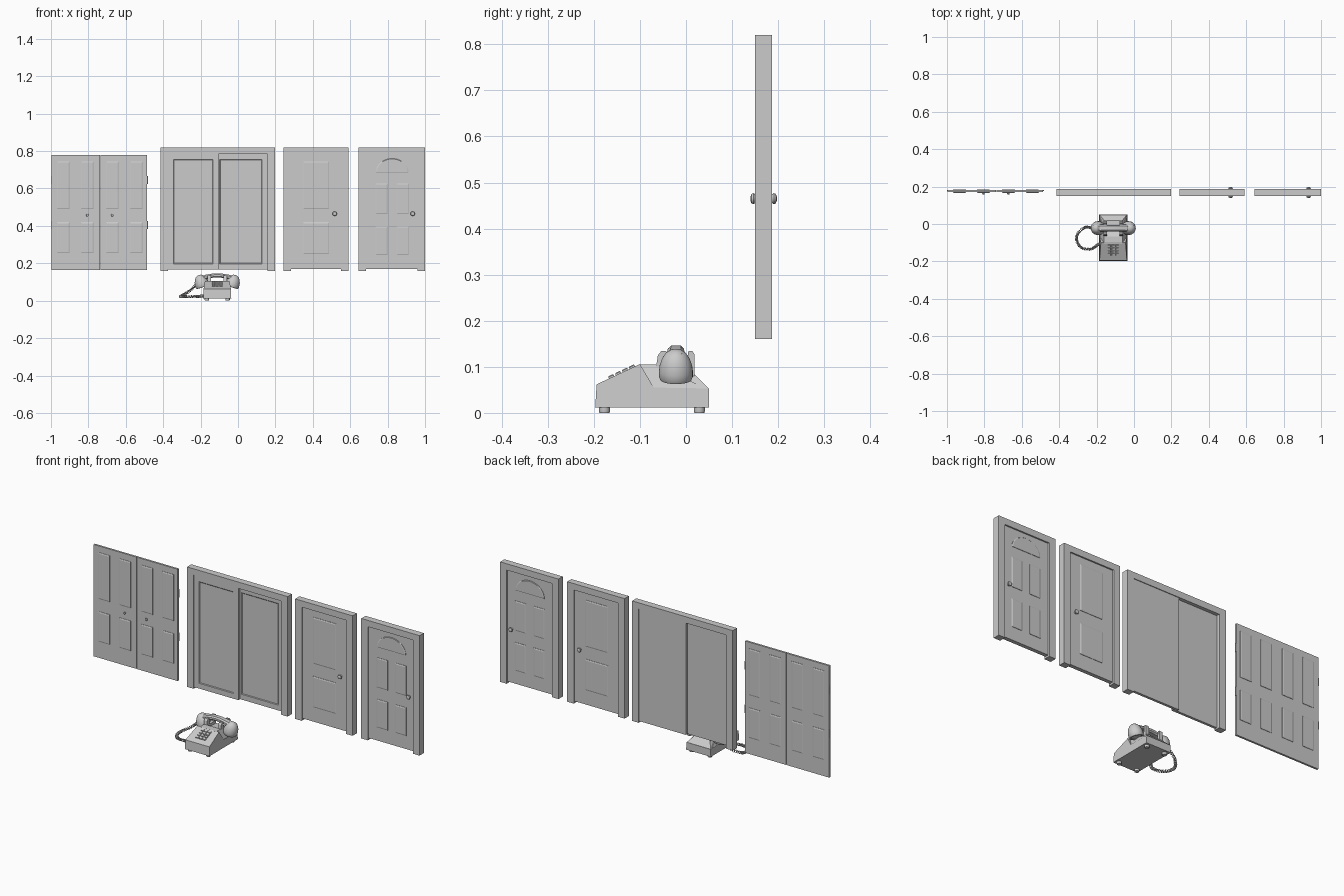
import bpy, bmesh
from math import sin, cos, pi, radians
from mathutils import Vector, Matrix

if "Cube" in bpy.data.objects:
    bpy.data.objects.remove(bpy.data.objects["Cube"])


def finish(name, bm, smooth=None):
    bmesh.ops.recalc_face_normals(bm, faces=bm.faces)
    me = bpy.data.meshes.new(name)
    bm.to_mesh(me)
    bm.free()
    ob = bpy.data.objects.new(name, me)
    bpy.context.collection.objects.link(ob)
    if smooth:
        bpy.ops.object.select_all(action='DESELECT')
        ob.select_set(True)
        bpy.context.view_layer.objects.active = ob
        bpy.ops.object.shade_smooth_by_angle(angle=radians(smooth))
    return ob


def loft(name, rings, smooth=None, mat=Matrix()):
    """Skin closed rings of points and cap both ends."""
    bm = bmesh.new()
    vs = [[bm.verts.new(mat @ Vector(p)) for p in r] for r in rings]
    n = len(vs[0])
    for a, b in zip(vs, vs[1:]):
        for i in range(n):
            bm.faces.new((a[i], a[(i + 1) % n], b[(i + 1) % n], b[i]))
    bm.faces.new(vs[0])
    bm.faces.new(vs[-1])
    return finish(name, bm, smooth)


def box_bm(x0, x1, y0, y1, z0, z1):
    bm = bmesh.new()
    bmesh.ops.create_cube(bm, size=1)
    for v in bm.verts:
        v.co = Vector(((x0 + x1) / 2 + v.co.x * (x1 - x0), (y0 + y1) / 2 + v.co.y * (y1 - y0),
                       (z0 + z1) / 2 + v.co.z * (z1 - z0)))
    return bm


def box(name, *d):
    return finish(name, box_bm(*d))


def lathe(name, prof, mat, n=24, smooth=40):
    return loft(name, [[(r * cos(2 * pi * i / n), r * sin(2 * pi * i / n), z) for i in range(n)]
                       for r, z in prof], smooth, mat)


def rect(x0, x1, z0, z1, y, d=0):
    return [(x0 + d, y, z0 + d), (x1 - d, y, z0 + d), (x1 - d, y, z1 - d), (x0 + d, y, z1 - d)]


def raised_panels(name, x0, x1, z0, z1, front, back, h=0.004):
    for side, y, s in (("front", front, -1), ("back", back, 1)):
        loft(f"{name}_{side}", [rect(x0, x1, z0, z1, y - s * .001), rect(x0, x1, z0, z1, y + s * h * .5),
                                rect(x0, x1, z0, z1, y + s * h, .006)])


def knob(name, x, y, z, s, r=.012, length=.018):
    prof = [(r * .5, -.002), (r * .45, length * .35), (r * .8, length * .45), (r, length * .65),
            (r * .85, length * .88), (r * .4, length)]
    lathe(name, prof, Matrix.Translation((x, y, z)) @ Matrix.Rotation(pi / 2 * -s, 4, 'X'), 16)


def frame(name, x0, x1, w=.04):
    out = [(x0, .16), (x0, .82), (x1, .82), (x1, .16),
           (x1 - w, .16), (x1 - w, .785), (x0 + w, .785), (x0 + w, .16)]
    loft(name, [[(x, y, z) for x, z in out] for y in (.15, .187)])


# Double closet door
for i, (x0, x1) in enumerate(((-.998, -.737), (-.735, -.487))):
    box(f"closet_leaf_{i}", x0, x1, .170, .181, .165, .78)
for i, x in enumerate((-.968, -.84, -.706, -.578)):
    raised_panels(f"closet_upper_panel_{i}", x, x + .069, .49, .745, .170, .181)
    raised_panels(f"closet_lower_panel_{i}", x, x + .069, .255, .42, .170, .181)
for i, x in enumerate((-.805, -.672)):
    knob(f"closet_knob_{i}", x, .170, .457, -1, .007, .012)
for i, x in enumerate((-.997, -.485)):
    for j, z in enumerate((.645, .405)):
        lathe(f"closet_hinge_{i}_{j}", [(.0035, -.022), (.0035, .022)], Matrix.Translation((x, .179, z)), 10)

# Sliding door pair with recessed fields
frame("sliding_frame", -.415, .197)
for name, x0, x1, y0, y1 in (("left", -.375, -.105, .154, .168), ("right", -.127, .157, .169, .183)):
    bm = box_bm(x0, x1, y0, y1, .168, .785)
    bm.normal_update()
    f = [f for f in bm.faces if f.normal.y < -.9]
    bmesh.ops.inset_region(bm, faces=f, thickness=.041)
    bmesh.ops.inset_region(bm, faces=f, thickness=.005, depth=-.003)
    finish(f"sliding_leaf_{name}", bm)

# Two single doors
for name, x0, x1, kx in (("two_panel", .243, .592, .517), ("arched", .645, 1.0, .934)):
    frame(f"{name}_frame", x0, x1)
    box(f"{name}_slab", x0 + .039, x1 - .039, .158, .179, .17, .786)
    knob(f"{name}_knob_front", kx, .158, .465, -1)
    knob(f"{name}_knob_back", kx, .179, .465, 1)
raised_panels("two_panel_upper", .348, .487, .49, .745, .158, .179)
raised_panels("two_panel_lower", .348, .487, .25, .42, .158, .179)
for i, x in enumerate((.735, .848)):
    raised_panels(f"arched_upper_panel_{i}", x, x + .066, .463, .627, .158, .179)
    raised_panels(f"arched_lower_panel_{i}", x, x + .066, .243, .398, .158, .179)
for side, y, s in (("front", .158, -1), ("back", .179, 1)):
    def arch(k, y):
        return [(.824 + .088 * k * cos(pi * i / 20), y, .697 + .048 * (1 - k) + .075 * k * sin(pi * i / 20) - .012)
                for i in range(21)]
    loft(f"arch_panel_{side}", [arch(1, y - s * .001), arch(1, y + s * .002), arch(.92, y + s * .004)])

# Telephone body: keypad wedge, low base and tapered rear hump
CX = -.111
prof = [(-.197, .012, .075), (-.194, .062, .073), (-.1, .106, .066), (-.07, .055, .073),
        (.05, .053, .073), (.05, .012, .075)]
loft("phone_body", [[(CX + s * w, y, z) for y, z, w in prof] for s in (-1, 1)])
loft("phone_hump", [[(CX - .073, -.085, .05), (CX + .073, -.085, .05), (CX + .073, .05, .05), (CX - .073, .05, .05)],
                    [(CX - .05, -.103, .105), (CX + .05, -.103, .105), (CX + .05, -.066, .105),
                     (CX - .05, -.066, .105)]])
loft("phone_rear_hump", [[(CX - .073, -.07, .052), (CX + .073, -.07, .052), (CX + .073, .05, .052),
                          (CX - .073, .05, .052)],
                         [(CX - .048, -.07, .088), (CX + .048, -.07, .088), (CX + .048, .018, .084),
                          (CX - .048, .018, .084)]])

# Rubber feet
for i, x in enumerate((-.055, .055)):
    for j, y in enumerate((-.177, .029)):
        lathe(f"phone_foot_{i}_{j}", [(.011, 0), (.012, .004), (.012, .014)], Matrix.Translation((CX + x, y, 0)), 16)

# Keypad buttons on the slope
slope = Vector((0, .094, .044)).normalized()
up = Vector((0, -slope.z, slope.y))
for r in range(4):
    for c in range(3):
        o = Vector((CX + (c - 1) * .021, -.194, .062)) + slope * (.036 + r * .0165)
        loft(f"key_{r}_{c}", [[o + Vector((a * w, 0, 0)) + slope * b * w * .8 + up * h
                               for a, b in ((-1, -1), (1, -1), (1, 1), (-1, 1))]
                              for w, h in ((.008, -.002), (.008, .003), (.0065, .005))])

# Cradle prongs
u = [(-.068, .08), (-.061, .125), (-.054, .134), (-.043, .134), (-.038, .1), (.002, .1),
     (.005, .134), (.014, .134), (.018, .128), (.018, .08)]
for s in (-1, 1):
    loft(f"cradle_{'left' if s < 0 else 'right'}",
         [[(CX + s * x, y, z) for y, z in u] for x in (.034, .052)])

# Handset: arched grip and two cups
rings = []
for i in range(17):
    t = -1 + i / 8
    x, z = .1 * t, .135 - .022 * t * t
    w, h = .0175 + .004 * t * t, .011 + .006 * t ** 4
    a = -.44 * t
    rings.append([(CX + x + h * q * -sin(a), -.022 + w * p, z + h * q * cos(a))
                  for p, q in ((-.6, 1), (.6, 1), (1, .4), (1, -.5), (.6, -1), (-.6, -1), (-1, -.5), (-1, .4))])
loft("handset_grip", rings, 35)
cup = [(.026, -.03), (.028, -.034), (.034, -.033), (.037, -.026), (.037, -.014), (.035, 0), (.030, .014),
       (.022, .026), (.012, .033), (.003, .035)]
for s in (-1, 1):
    lathe(f"handset_cup_{'left' if s < 0 else 'right'}", cup,
          Matrix.Translation((CX + s * .087, -.022, .104)) @ Matrix.Rotation(s * radians(17), 4, 'Y'), 28)

# Coiled cord swept along a loop
P = [Vector(p) for p in ((-.22, -.03, .095), (-.225, -.022, .085), (-.262, -.018, .05), (-.3, -.05, .027),
                         (-.306, -.088, .022), (-.28, -.127, .022), (-.23, -.134, .022), (-.2, -.115, .024),
                         (-.182, -.105, .026), (-.17, -.1, .026))]


def path(t):
    i = min(int(t), len(P) - 4)
    f = t - i
    a, b, c, d = P[i:i + 4]
    return .5 * (2 * b + (c - a) * f + (2 * a - 5 * b + 4 * c - d) * f * f + (3 * b - a - 3 * c + d) * f ** 3)


N = 420
cu = bpy.data.curves.new("phone_cord", 'CURVE')
cu.dimensions = '3D'
cu.bevel_depth = .0024
cu.bevel_resolution = 1
sp = cu.splines.new('POLY')
sp.points.add(N)
for i in range(N + 1):
    t = i / N * (len(P) - 3)
    tan = (path(min(t + .02, len(P) - 3)) - path(max(t - .02, 0))).normalized()
    n1 = tan.cross(Vector((0, 0, 1))).normalized()
    n2 = tan.cross(n1)
    a = 2 * pi * i / 10
    sp.points[i].co = (*(path(t) + .0062 * (n1 * cos(a) + n2 * sin(a))), 1)
cord = bpy.data.objects.new("phone_cord", cu)
bpy.context.collection.objects.link(cord)
bpy.ops.object.select_all(action='DESELECT')
cord.select_set(True)
bpy.context.view_layer.objects.active = cord
bpy.ops.object.convert(target='MESH')
